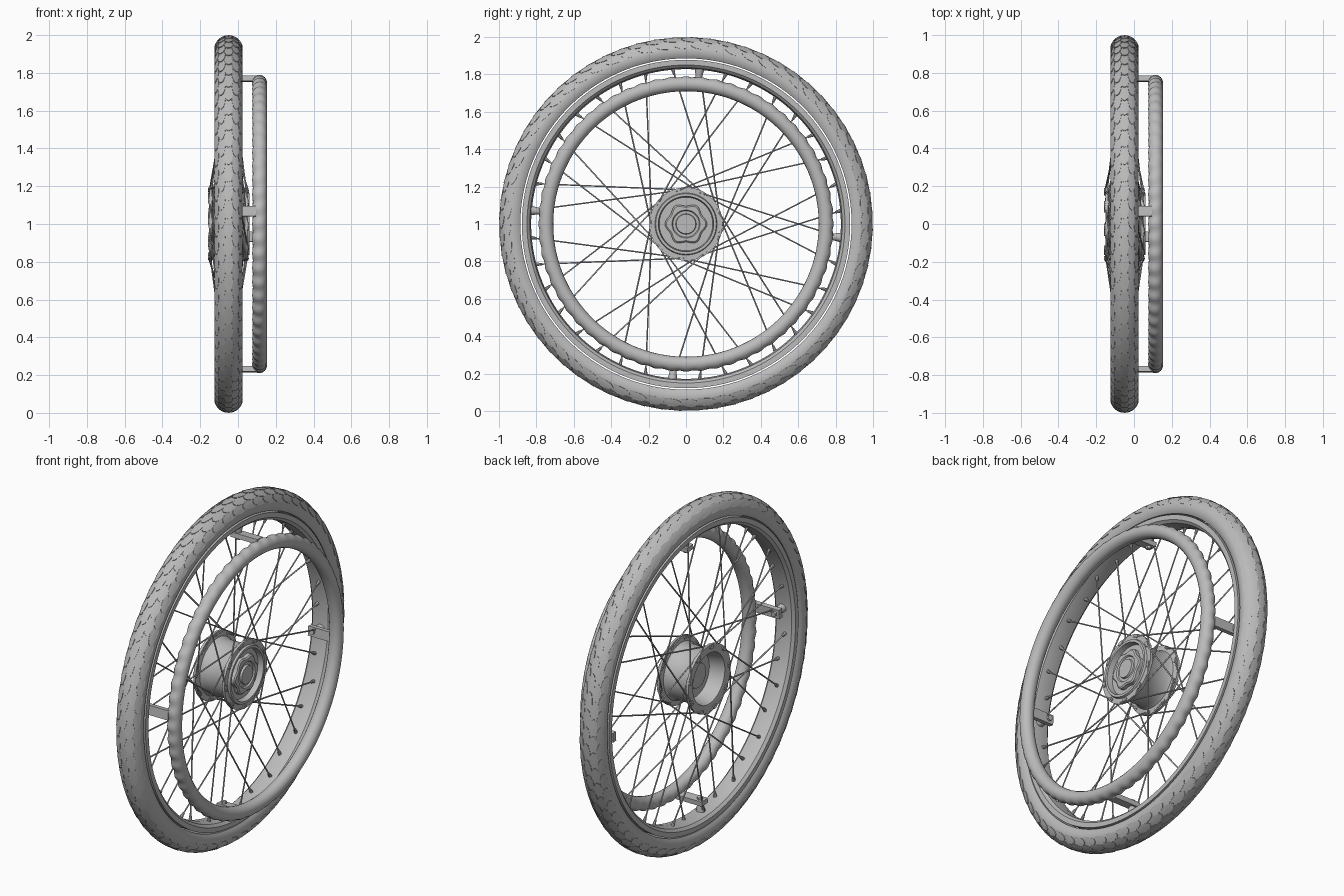
import bpy, bmesh
from math import sin, cos, tau, pi, radians, sqrt
from mathutils import Vector, Matrix

if "Cube" in bpy.data.objects:
    bpy.data.objects.remove(bpy.data.objects["Cube"])


def material(name, value):
    m = bpy.data.materials.new(name)
    m.use_nodes = True
    colour = (value, value, value, 1)
    m.diffuse_color = colour
    m.node_tree.nodes["Principled BSDF"].inputs["Base Color"].default_value = colour
    return m


GREY = material("plain grey", 0.5)
TYRE_X, TYRE_R = -0.05, 0.925


def polar(x, r, a):
    """Point around the axle, which runs along x at height 1."""
    return Vector((x, r * cos(a), 1 + r * sin(a)))


def finish(name, bm, angle=35):
    bmesh.ops.recalc_face_normals(bm, faces=bm.faces)
    mesh = bpy.data.meshes.new(name)
    bm.to_mesh(mesh)
    bm.free()
    obj = bpy.data.objects.new(name, mesh)
    bpy.context.collection.objects.link(obj)
    mesh.materials.append(GREY)
    bpy.ops.object.select_all(action="DESELECT")
    obj.select_set(True)
    bpy.context.view_layer.objects.active = obj
    bpy.ops.object.shade_smooth_by_angle(angle=radians(angle))
    return obj


def lathe(name, profile, segments=128, closed=True, angle=35):
    """Spin (x, radius) points about the axle; radius may depend on the angle."""
    bm = bmesh.new()
    rings = []
    for i in range(segments):
        a = tau * i / segments
        points = profile(a) if callable(profile) else profile
        rings.append([bm.verts.new(polar(x, r, a)) for x, r in points])
    n = len(rings[0])
    for i, ring in enumerate(rings):
        after = rings[(i + 1) % segments]
        for j in range(n if closed else n - 1):
            k = (j + 1) % n
            bm.faces.new((ring[j], after[j], after[k], ring[k]))
    bmesh.ops.remove_doubles(bm, verts=bm.verts, dist=1e-5)
    return finish(name, bm, angle)


def peg(bm, start, end, r1, r2, sides=10):
    """Capped cylinder or cone between two points."""
    axis = end - start
    turn = axis.to_track_quat("Z", "Y").to_matrix().to_4x4()
    bmesh.ops.create_cone(bm, cap_ends=True, segments=sides, radius1=r1, radius2=r2,
                          depth=axis.length,
                          matrix=Matrix.Translation((start + end) / 2) @ turn)


# Tyre carcass
section = [radians(-125 + 250 * i / 26) for i in range(27)]
lathe("tyre", [(TYRE_X + 0.073 * sin(p), TYRE_R + 0.069 * cos(p)) for p in section], 160)

# Tread: rows of overlapping rounded scales
bm = bmesh.new()
COUNT, COLUMNS = 64, 5
STEPS = [-1, -0.85, -0.5, 0, 0.5, 0.85, 1]
for column in range(COLUMNS):
    middle = radians(31) * (column - 2)
    for i in range(COUNT):
        centre = tau * (i + 0.5 * (column % 2)) / COUNT
        rows = []
        for s in (0, 0.5, 1, 1.01):
            row = []
            for v in STEPS:
                tip = 0.75 * sqrt(1 - v * v)
                along = -0.8 + (tip + 0.8) * min(s, 1)
                lift = 0.066 if s > 1 else 0.0695 + 0.0055 * s
                p = middle + v * radians(19)
                row.append(bm.verts.new(polar(TYRE_X + (lift + 0.001) * sin(p),
                                              TYRE_R + lift * cos(p),
                                              centre + along * tau / COUNT)))
            rows.append(row)
        for low, high in zip(rows, rows[1:]):
            for j in range(len(STEPS) - 1):
                bm.faces.new((low[j], low[j + 1], high[j + 1], high[j]))
finish("tread_scales", bm, 40)

# Rim
lathe("rim", [(-0.115, 0.878), (-0.115, 0.85), (-0.1, 0.835), (-0.05, 0.828),
              (0, 0.835), (0.015, 0.85), (0.015, 0.878)])


# Push rim with finger ripples on its outer side
def grip(a):
    points = []
    for i in range(18):
        p = tau * i / 18
        r = 0.0385 + 0.0035 * max(0, cos(p + 0.5)) * cos(60 * a)
        points.append((0.115 + r * sin(p), 0.748 + r * cos(p)))
    return points


lathe("push_rim", grip, 480, angle=60)

# Four brackets carry the push rim
bm = bmesh.new()
for i in range(4):
    a = radians(85) + i * pi / 2
    block = bmesh.ops.create_cube(bm, size=1)["verts"]
    place = (Matrix.Translation(polar(0.01, 0.772, a)) @ Matrix.Rotation(a, 4, "X")
             @ Matrix.Diagonal((0.17, 0.028, 0.055, 1)))
    bmesh.ops.transform(bm, matrix=place, verts=block)
    peg(bm, polar(-0.045, 0.78, a), polar(-0.045, 0.835, a), 0.016, 0.026, 12)
    peg(bm, polar(-0.045, 0.745, a), polar(-0.045, 0.76, a), 0.016, 0.016, 6)
finish("push_rim_brackets", bm)

# Hub shell: two flanges, drum and recessed ends
lathe("hub", [(-0.08, 0), (-0.08, 0.07), (-0.06, 0.075), (-0.06, 0.13), (-0.148, 0.148),
              (-0.152, 0.165), (-0.152, 0.196), (-0.138, 0.196), (-0.132, 0.165),
              (-0.11, 0.155), (0.015, 0.155), (0.03, 0.165), (0.036, 0.196),
              (0.05, 0.196), (0.05, 0.166), (0.062, 0.162), (0.062, 0.148),
              (0.03, 0.143), (0.03, 0)], 72, closed=False)


# Lobed lock nut and axle cap
def nut(a):
    r = 0.105 + 0.008 * cos(6 * a)
    return [(0.03, r), (0.052, r), (0.058, r - 0.008), (0.058, 0.075),
            (0.05, 0.07), (0.05, 0.055), (0.062, 0.052), (0.062, 0)]


lathe("lock_nut", nut, 72, closed=False)

# Spokes laced almost tangent to the flanges, with heads and nipples
curve = bpy.data.curves.new("spokes", "CURVE")
curve.dimensions = "3D"
curve.bevel_depth = 0.0042
curve.bevel_resolution = 1
curve.use_fill_caps = True
heads, nipples = bmesh.new(), bmesh.new()
SPOKES = 36
for i in range(SPOKES):
    side = i % 2
    lean = 1 if (i // 2) % 2 else -1
    rim_angle = tau * (i + 0.5) / SPOKES
    hub_angle = rim_angle + lean * radians(72)
    flange = (-0.145, 0.043)[side]
    outer = flange + lean * 0.011
    start = polar(outer, 0.183, hub_angle)
    end = polar(TYRE_X + (0.012 if side else -0.012), 0.835, rim_angle)
    spline = curve.splines.new("POLY")
    spline.points.add(1)
    for point, place in zip(spline.points, (start, end)):
        point.co = (*place, 1)
    peg(heads, polar(flange - 0.013, 0.183, hub_angle),
        polar(flange + 0.013, 0.183, hub_angle), 0.011, 0.011, 8)
    peg(nipples, end, end.lerp(start, 0.045), 0.011, 0.006, 8)
curve.materials.append(GREY)
bpy.context.collection.objects.link(bpy.data.objects.new("spokes", curve))
finish("spoke_heads", heads)
finish("spoke_nipples", nipples)
